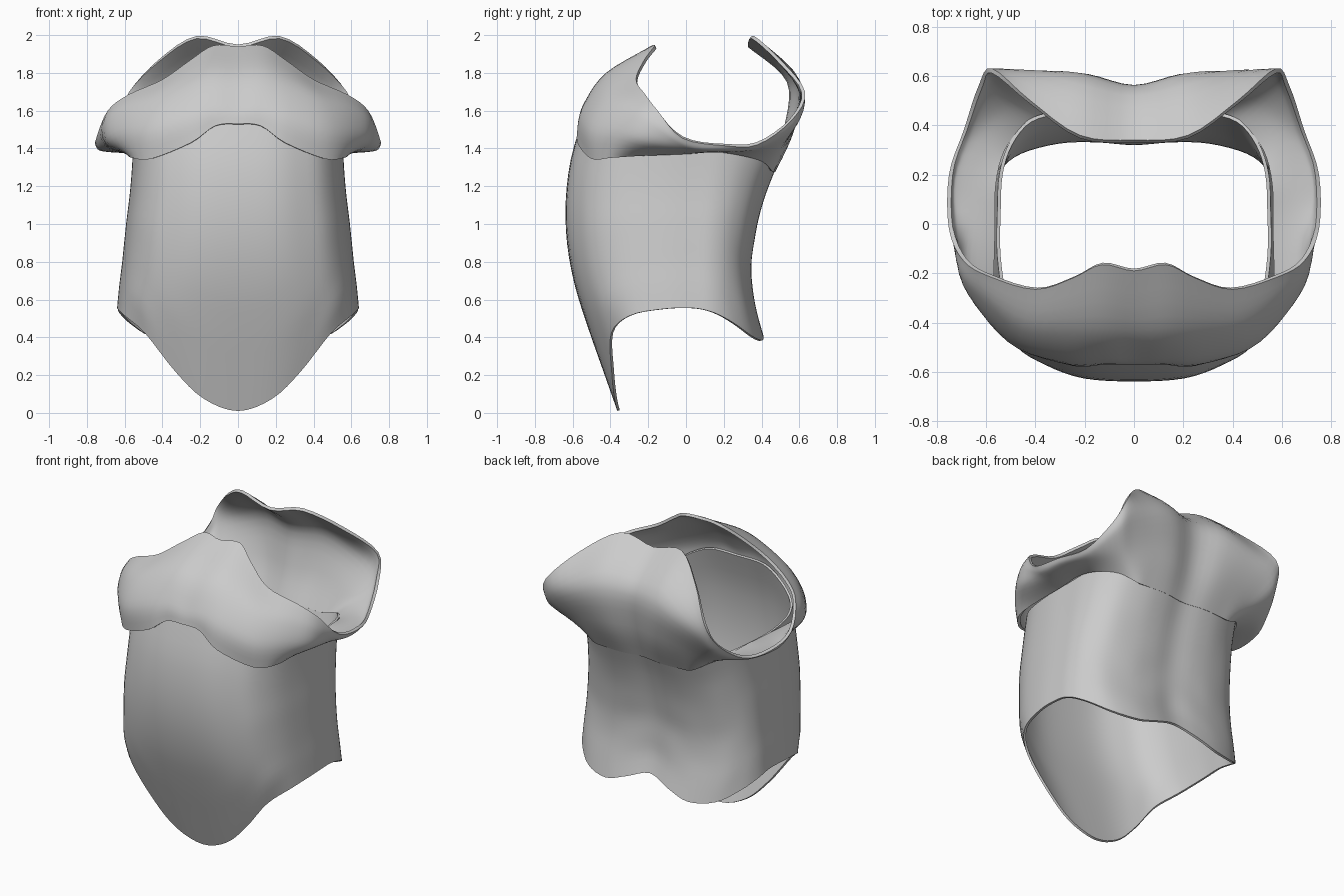
import bpy
from mathutils import Vector

if "Cube" in bpy.data.objects:
    bpy.data.objects.remove(bpy.data.objects["Cube"])

steel = bpy.data.materials.new("plain grey")
steel.diffuse_color = (0.6, 0.6, 0.6, 1)
steel.use_nodes = True
steel.node_tree.nodes["Principled BSDF"].inputs["Base Color"].default_value = steel.diffuse_color


def spline(p, t, closed=False):
    """Point at t (in control-point units) on a Catmull-Rom curve."""
    n = len(p)
    i = int(t) if closed else min(int(t), n - 2)
    f = t - i
    at = (lambda k: p[k % n]) if closed else (lambda k: p[max(0, min(n - 1, k))])
    a, b, c, d = at(i - 1), at(i), at(i + 1), at(i + 2)
    return b + (c - a) * (f / 2) + (a * 2 - b * 5 + c * 4 - d) * (f * f / 2) \
        + (b * 3 - a - c * 3 + d) * (f ** 3 / 2)


def lerp_table(table, z):
    """Linear lookup of (z, value...) rows."""
    for lo, hi in zip(table, table[1:]):
        if z <= hi[0]:
            break
    f = max(0, (z - lo[0]) / (hi[0] - lo[0]))
    return [a + (b - a) * f for a, b in zip(lo[1:], hi[1:])]


def full_ring(half):
    """Mirror a half loop that runs from front centre to back centre."""
    pts = [Vector(p) for p in half]
    return pts + [Vector((-p.x, p.y, p.z)) for p in pts[-2:0:-1]]


def shell(name, rows, thickness, around=4, up=4):
    """Smooth shell through rows of closed rings, thickened inwards."""
    rings = [full_ring(r) for r in rows]
    n = len(rings[0]) * around
    rings = [[spline(r, i / around, True) for i in range(n)] for r in rings]
    m = (len(rings) - 1) * up
    verts = [spline([r[i] for r in rings], j / up) for j in range(m + 1) for i in range(n)]
    faces = [(j * n + i, j * n + (i + 1) % n, (j + 1) * n + (i + 1) % n, (j + 1) * n + i)
             for j in range(m) for i in range(n)]
    mesh = bpy.data.meshes.new(name)
    mesh.from_pydata(verts, [], faces)
    mesh.materials.append(steel)
    ob = bpy.data.objects.new(name, mesh)
    bpy.context.collection.objects.link(ob)
    bpy.context.view_layer.objects.active = ob
    ob.select_set(True)
    mod = ob.modifiers.new("thickness", "SOLIDIFY")
    mod.thickness, mod.offset = thickness, -1
    bpy.ops.object.modifier_apply(modifier=mod.name)
    bpy.ops.object.shade_smooth_by_angle(angle=0.7)
    ob.select_set(False)


# Torso: height, half width, front depth, back depth
sizes = [(0, .50, .36, .42), (.2, .55, .43, .42), (.35, .59, .485, .425), (.5, .64, .535, .385),
         (.6, .635, .57, .355), (.8, .61, .62, .345), (1, .59, .64, .375), (1.2, .565, .635, .435),
         (1.4, .553, .60, .52), (1.6, .55, .535, .60)]
# Section columns: width factor, depth factor, bottom edge, top edge
columns = [(0, -1, .01, 1.56), (.35, -.98, .075, 1.56), (.6, -.9, .22, 1.5), (.8, -.78, .42, 1.42),
           (.94, -.55, .515, 1.39), (1, -.22, .55, 1.38), (1, .1, .555, 1.38), (.985, .4, .53, 1.385),
           (.91, .65, .475, 1.37), (.76, .86, .405, 1.34), (.5, .98, .385, 1.29), (.25, 1, .43, 1.29),
           (0, .96, .48, 1.29)]


def torso_row(t):
    row = []
    for u, v, low, high in columns:
        z = low + (high - low) * t
        w, front, back = lerp_table(sizes, z)
        row.append((u * w, v * (front if v < 0 else back), z))
    return row


shell("torso_shell", [torso_row(k / 7) for k in range(8)], .014, 4, 3)

# Shoulder yoke: lower edge, bulge, upper bulge and opening edge, front to back
lower = [(0, -.572, 1.53), (.12, -.57, 1.52), (.25, -.575, 1.43), (.46, -.50, 1.345),
         (.56, -.40, 1.35), (.575, -.25, 1.36), (.565, 0, 1.37), (.56, .16, 1.38),
         (.53, .30, 1.36), (.45, .405, 1.33), (.36, .455, 1.28), (.27, .467, 1.275),
         (.14, .472, 1.275), (0, .454, 1.275)]
bulge = [(0, -.545, 1.62), (.12, -.545, 1.63), (.27, -.55, 1.58), (.47, -.50, 1.50),
         (.62, -.36, 1.48), (.69, -.22, 1.43), (.67, 0, 1.385), (.66, .18, 1.38),
         (.60, .37, 1.385), (.53, .49, 1.41), (.44, .53, 1.43), (.30, .565, 1.48),
         (.16, .57, 1.50), (0, .535, 1.50)]
crest = [(0, -.43, 1.79), (.14, -.42, 1.80), (.28, -.42, 1.75), (.45, -.41, 1.66),
         (.61, -.30, 1.61), (.71, -.19, 1.53), (.73, 0, 1.41), (.73, .18, 1.39),
         (.66, .38, 1.40), (.60, .56, 1.50), (.53, .62, 1.60), (.36, .62, 1.70),
         (.20, .595, 1.77), (0, .55, 1.76)]
opening = [(0, -.19, 1.94), (.13, -.165, 1.945), (.25, -.22, 1.87), (.40, -.265, 1.765),
           (.58, -.215, 1.685), (.69, -.15, 1.60), (.75, -.02, 1.455), (.75, .20, 1.415),
           (.69, .38, 1.42), (.63, .56, 1.55), (.575, .63, 1.70), (.42, .50, 1.87),
           (.22, .36, 1.995), (0, .34, 1.95)]
shell("shoulder_yoke", [lower, bulge, crest, opening], .018, 4, 5)
